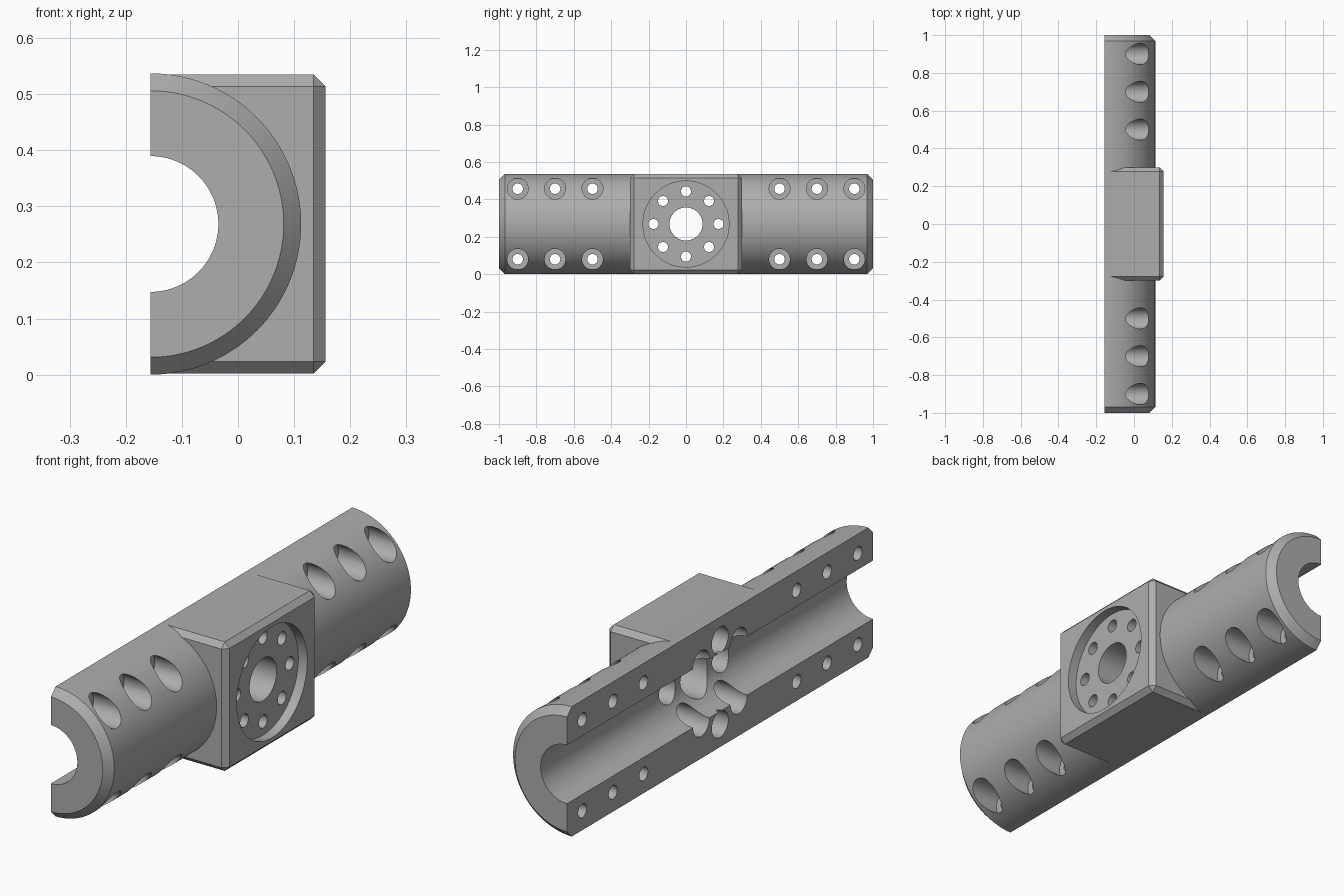
import bpy, bmesh, math
from mathutils import Matrix

cube = bpy.data.objects.get("Cube")
if cube:
    bpy.data.objects.remove(cube, do_unlink=True)

BACK, MID, R = -0.156, 0.2685, 0.2685   # split plane, axis height, tube radius

grey = bpy.data.materials.new("machined grey")
grey.use_nodes = True
colour = (0.42, 0.42, 0.42, 1)
grey.diffuse_color = colour
grey.node_tree.nodes["Principled BSDF"].inputs["Base Color"].default_value = colour


def make(name, bm):
    bmesh.ops.recalc_face_normals(bm, faces=bm.faces)
    mesh = bpy.data.meshes.new(name)
    bm.to_mesh(mesh)
    bm.free()
    mesh.materials.append(grey)
    obj = bpy.data.objects.new(name, mesh)
    bpy.context.collection.objects.link(obj)
    return obj


def rod(name, axis, radius, start, end, y=0, z=MID, x=BACK, sides=40):
    """Cylinder along x or y between two coordinates."""
    bm = bmesh.new()
    turn = Matrix.Rotation(math.pi / 2, 4, 'Y' if axis == 'x' else 'X')
    c = (start + end) / 2
    place = Matrix.Translation((c, y, z) if axis == 'x' else (x, c, z))
    bmesh.ops.create_cone(bm, cap_ends=True, segments=sides, radius1=radius,
                          radius2=radius, depth=end - start, matrix=place @ turn)
    return bm if name is None else make(name, bm)


def box(name, x0, x1, half_y, half_z, chamfer=0):
    bm = bmesh.new()
    m = Matrix.Translation(((x0 + x1) / 2, 0, MID)) @ Matrix.Diagonal(
        (x1 - x0, 2 * half_y, 2 * half_z, 1))
    bmesh.ops.create_cube(bm, size=1, matrix=m)
    if chamfer:
        bmesh.ops.bevel(bm, geom=bm.edges[:], offset=chamfer, segments=1,
                        affect='EDGES', profile=0.5)
    return make(name, bm)


def combine(target, tool, operation='DIFFERENCE'):
    mod = target.modifiers.new("cut", 'BOOLEAN')
    mod.operation, mod.solver, mod.object = operation, 'EXACT', tool
    bpy.context.view_layer.objects.active = target
    bpy.ops.object.modifier_apply(modifier=mod.name)
    bpy.data.objects.remove(tool, do_unlink=True)


# Tube body with chamfered ends
bm = rod(None, 'y', R, -1, 1, sides=128)
rims = [e for e in bm.edges if abs(e.verts[0].co.y - e.verts[1].co.y) < 0.001]
bmesh.ops.bevel(bm, geom=rims, offset=0.031, segments=1, affect='EDGES', profile=0.5)
body = make("half_clamp_body", bm)

# Chamfered mounting block in the middle
combine(body, box("mounting_block", -0.4, 0.156, 0.3, 0.2668, 0.0215), 'UNION')

# Split along the axis plane, then bore out the channel
combine(body, box("split_cutter", -1, BACK, 1.5, 1))
combine(body, rod("bore_cutter", 'y', 0.121, -1.2, 1.2, sides=96))

# Round recess and centre hole in the block face
combine(body, rod("recess_cutter", 'x', 0.23, 0.115, 0.4, sides=96))
combine(body, rod("centre_hole_cutter", 'x', 0.088, -0.1, 0.4, sides=64))

# Ring of eight bolt holes, counterbored from the split side
for i in range(8):
    a = i * math.pi / 4
    y, z = 0.174 * math.cos(a), MID + 0.174 * math.sin(a)
    combine(body, rod("ring_counterbore", 'x', 0.054, -0.4, 0.03, y, z))
    combine(body, rod("ring_hole", 'x', 0.027, -0.3, 0.4, y, z))

# Clamp bolt holes, counterbored from the outside
for side in (-1, 1):
    for y in (0.5, 0.7, 0.9):
        for dz in (-0.1885, 0.1885):
            combine(body, rod("clamp_counterbore", 'x', 0.056, -0.07, 0.4, side * y, MID + dz))
            combine(body, rod("clamp_hole", 'x', 0.028, -0.4, 0.3, side * y, MID + dz))

bpy.ops.object.select_all(action='DESELECT')
body.select_set(True)
bpy.context.view_layer.objects.active = body
bpy.ops.object.shade_smooth_by_angle(angle=math.radians(25))
